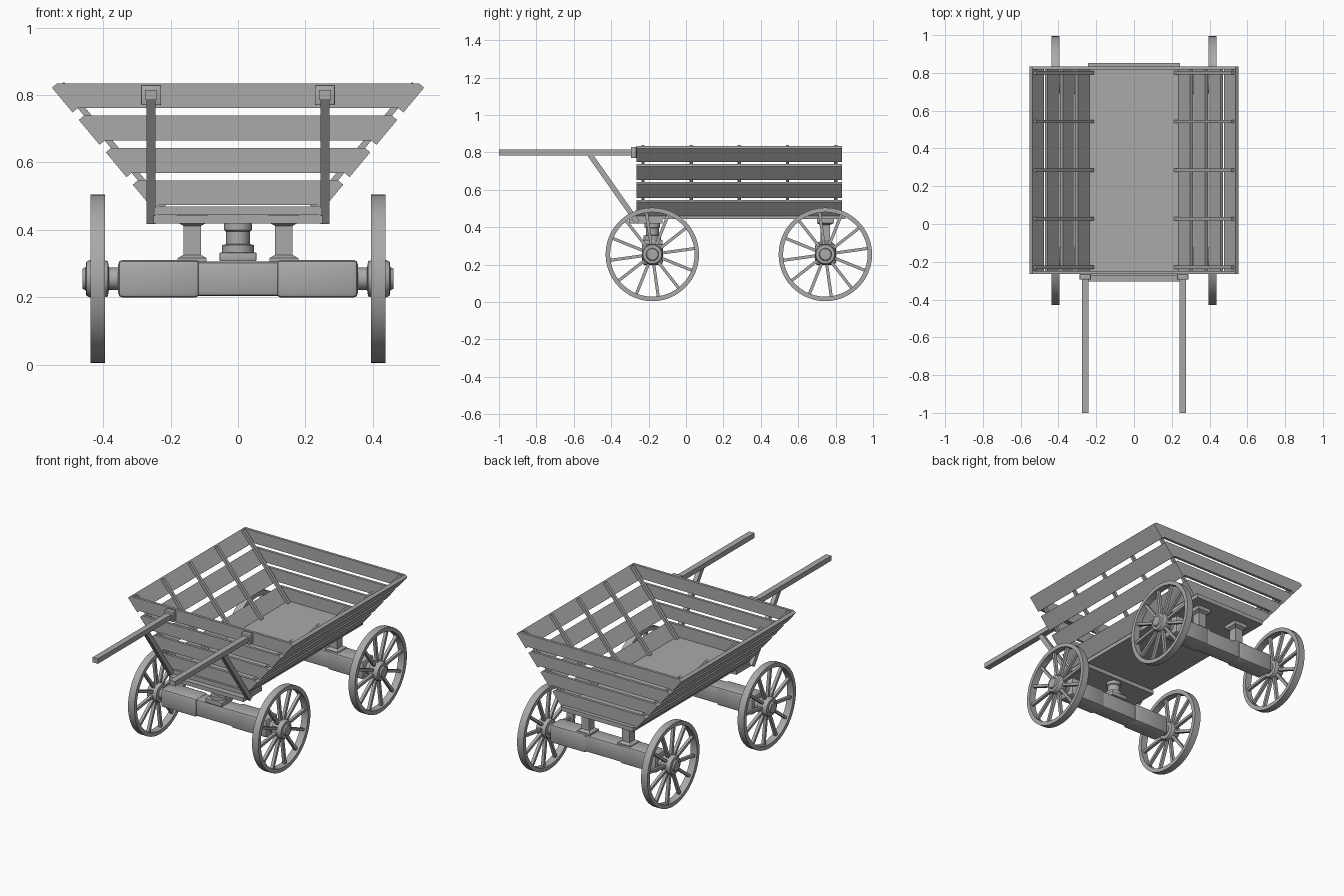
import bpy, bmesh, math
from mathutils import Vector, Matrix

cube = bpy.data.objects.get("Cube")
if cube:
    bpy.data.objects.remove(cube, do_unlink=True)

GREY = (0.4, 0.4, 0.4, 1)
mat = bpy.data.materials.new("plain grey")
mat.use_nodes = True
mat.diffuse_color = GREY
bsdf = next(n for n in mat.node_tree.nodes if n.type == 'BSDF_PRINCIPLED')
bsdf.inputs["Base Color"].default_value = GREY


def finish(name, bm, smooth=False):
    bmesh.ops.recalc_face_normals(bm, faces=bm.faces)
    mesh = bpy.data.meshes.new(name)
    bm.to_mesh(mesh)
    bm.free()
    mesh.materials.append(mat)
    obj = bpy.data.objects.new(name, mesh)
    bpy.context.collection.objects.link(obj)
    if smooth:
        bpy.ops.object.select_all(action='DESELECT')
        obj.select_set(True)
        bpy.context.view_layer.objects.active = obj
        bpy.ops.object.shade_smooth_by_angle(angle=math.radians(35))
    return obj


def add_box(bm, centre, size, rot=Matrix(), bevel=0):
    geo = bmesh.ops.create_cube(
        bm, size=1, matrix=Matrix.Translation(centre) @ rot @ Matrix.Diagonal((*size, 1)))
    if bevel:
        edges = {e for v in geo["verts"] for e in v.link_edges}
        bmesh.ops.bevel(bm, geom=list(edges), offset=bevel, segments=2,
                        profile=0.5, affect='EDGES')


def box(name, centre, size, rot=Matrix(), bevel=0):
    bm = bmesh.new()
    add_box(bm, centre, size, rot, bevel)
    return finish(name, bm, bevel > 0)


def prism(name, outline, y0, y1):
    """Extrude an (x, z) outline along y."""
    bm = bmesh.new()
    face = bm.faces.new([bm.verts.new((x, y0, z)) for x, z in outline])
    ext = bmesh.ops.extrude_face_region(bm, geom=[face])
    moved = [g for g in ext["geom"] if isinstance(g, bmesh.types.BMVert)]
    bmesh.ops.translate(bm, verts=moved, vec=(0, y1 - y0, 0))
    return finish(name, bm)


def add_lathe(bm, profile, matrix, segments=32, closed=False):
    """Spin (radius, height) points about local z; optionally a closed ring."""
    rings = []
    for r, h in profile:
        rings.append([bm.verts.new(matrix @ Vector((r * math.cos(a), r * math.sin(a), h)))
                      for a in (math.tau * i / segments for i in range(segments))])
    pairs = list(zip(rings, rings[1:]))
    if closed:
        pairs.append((rings[-1], rings[0]))
    else:
        bm.faces.new(rings[0])
        bm.faces.new(rings[-1])
    for a, b in pairs:
        for i in range(segments):
            j = (i + 1) % segments
            bm.faces.new((a[i], a[j], b[j], b[i]))


# Cart bed: slope runs up and outward, out points away from the sloping wall
SLOPE = Vector((0.64, 0.768))
OUT = Vector((0.768, -0.64))
TOP = Vector((0.537, 0.835))
FRONT, BACK = -0.265, 0.835
STEP, WIDTH, THICK = 0.125, 0.096, 0.02

box("floor", (0, 0.29, 0.457), (0.485, 1.125, 0.026))
box("front_bolster_plate", (0, -0.215, 0.431), (0.5, 0.18, 0.024))

for n in range(4):
    hi = TOP - SLOPE * STEP * n
    lo = hi - SLOPE * WIDTH
    for side, tag in ((1, "left"), (-1, "right")):
        pts = [hi, hi + OUT * THICK, lo + OUT * THICK, lo]
        prism(f"{tag}_plank_{n + 1}", [(side * p.x, p.y) for p in pts], FRONT, BACK)
    for y, tag in ((FRONT, "front"), (BACK - 0.016, "back")):
        prism(f"{tag}_plank_{n + 1}",
              [(hi.x, hi.y), (lo.x, lo.y), (-lo.x, lo.y), (-hi.x, hi.y)], y, y + 0.016)

# Sloping ribs inside the two long walls
rib_hi = TOP - SLOPE * 0.01
rib_lo = TOP - SLOPE * 0.485
for n in range(5):
    y = -0.23 + n * 0.2575
    for side, tag in ((1, "left"), (-1, "right")):
        pts = [rib_hi, rib_hi - OUT * 0.018, rib_lo - OUT * 0.018, rib_lo]
        prism(f"{tag}_rib_{n + 1}", [(side * p.x, p.y) for p in pts], y - 0.009, y + 0.009)

# Pulling handles with mounting blocks and diagonal braces
brace_top, brace_foot = Vector((-0.515, 0.79)), Vector((-0.262, 0.43))
run = brace_top - brace_foot
tilt = Matrix.Rotation(math.atan2(-run.x, run.y), 4, 'X')
mid = (brace_top + brace_foot) / 2
for side, tag in ((1, "left"), (-1, "right")):
    x = side * 0.258
    box(f"{tag}_handle", (x, -0.635, 0.8), (0.036, 0.73, 0.03))
    box(f"{tag}_handle_block", (x, -0.28, 0.8), (0.06, 0.03, 0.06), bevel=0.004)
    box(f"{tag}_handle_brace", (x, mid.x, mid.y), (0.026, 0.028, run.length + 0.01), tilt)

# Axles and wheels
AXLE_Z, RADIUS, SPOKES = 0.255, 0.25, 12
WHEEL_X = 0.416
hub_profile = [(0.033, -0.07), (0.033, -0.033), (0.052, -0.03), (0.056, -0.018),
               (0.056, 0.022), (0.05, 0.034), (0.034, 0.036), (0.03, 0.045), (0.02, 0.046)]
rim_profile = [(RADIUS, -0.021), (RADIUS, 0.021),
               (RADIUS - 0.024, 0.021), (RADIUS - 0.024, -0.021)]

for y, end in ((-0.18, "front"), (0.745, "back")):
    box(f"{end}_axle_core", (0, y, AXLE_Z), (0.4, 0.1, 0.102), bevel=0.012)
    for side, tag in ((1, "left"), (-1, "right")):
        box(f"{end}_{tag}_axle_beam", (side * 0.235, y, AXLE_Z), (0.242, 0.112, 0.112),
            bevel=0.014)
        place = (Matrix.Translation((side * WHEEL_X, y, AXLE_Z))
                 @ Matrix.Rotation(side * math.pi / 2, 4, 'Y'))
        bm = bmesh.new()
        add_lathe(bm, hub_profile, place)
        finish(f"{end}_{tag}_hub", bm, True)
        bm = bmesh.new()
        add_lathe(bm, rim_profile, place, 48, True)
        finish(f"{end}_{tag}_rim", bm, True)
        bm = bmesh.new()
        for k in range(SPOKES):
            a = math.tau * k / SPOKES + math.radians(8)
            turn = Matrix.Rotation(a, 4, 'X')
            offset = turn @ Vector((0, 0, 0.138))
            add_box(bm, Vector((side * WHEEL_X, y, AXLE_Z)) + offset,
                    (0.018, 0.016, 0.185), turn)
        finish(f"{end}_{tag}_spokes", bm)

# Front steering pivot
box("pivot_base", (0, -0.18, 0.32), (0.11, 0.11, 0.026), bevel=0.004)
bm = bmesh.new()
add_lathe(bm, [(0.047, 0.33), (0.047, 0.355), (0.035, 0.358), (0.035, 0.395),
               (0.042, 0.4), (0.042, 0.422)], Matrix.Translation((0, -0.18, 0)))
finish("steering_pivot", bm, True)

# Back posts with flared caps and feet
for side, tag in ((1, "left"), (-1, "right")):
    bm = bmesh.new()
    square = (Matrix.Translation((side * 0.136, 0.745, 0))
              @ Matrix.Rotation(math.pi / 4, 4, 'Z'))
    k = math.sqrt(2)
    add_lathe(bm, [(0.043 * k, 0.305), (0.043 * k, 0.316), (0.026 * k, 0.326),
                   (0.026 * k, 0.412), (0.045 * k, 0.422), (0.045 * k, 0.446)], square, 4)
    finish(f"back_{tag}_post", bm)
